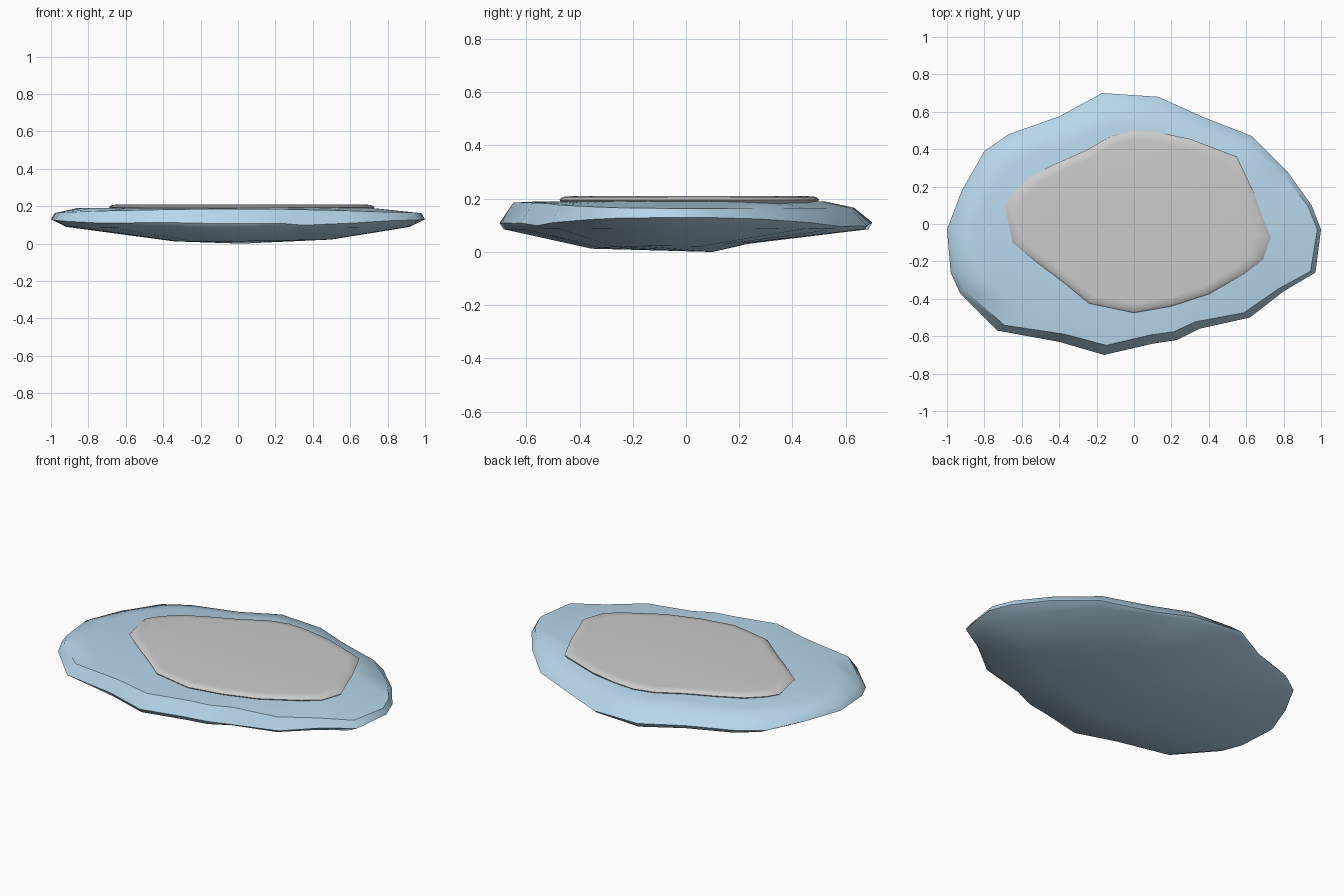
import bpy, bmesh, random
from mathutils import Vector

if "Cube" in bpy.data.objects:
    bpy.data.objects.remove(bpy.data.objects["Cube"])

random.seed(4)


def material(name, color):
    m = bpy.data.materials.new(name)
    m.diffuse_color = color
    m.use_nodes = True
    m.node_tree.nodes["Principled BSDF"].inputs["Base Color"].default_value = m.diffuse_color
    return m


def loft(name, rings, mat, angle, bottom_point=None):
    """Skin equal-length rings from bottom to top and cap both ends."""
    bm = bmesh.new()
    loops = [[bm.verts.new(p) for p in r] for r in rings]
    n = len(rings[0])
    for a, b in zip(loops, loops[1:]):
        for i in range(n):
            j = (i + 1) % n
            bm.faces.new((a[i], a[j], b[j], b[i]))
    bm.faces.new(loops[-1])
    if bottom_point:
        tip = bm.verts.new(bottom_point)
        for i in range(n):
            bm.faces.new((loops[0][(i + 1) % n], loops[0][i], tip))
    else:
        bm.faces.new(loops[0][::-1])
    bmesh.ops.recalc_face_normals(bm, faces=bm.faces)
    me = bpy.data.meshes.new(name)
    bm.to_mesh(me)
    bm.free()
    ob = bpy.data.objects.new(name, me)
    bpy.context.collection.objects.link(ob)
    me.materials.append(mat)
    bpy.ops.object.select_all(action='DESELECT')
    ob.select_set(True)
    bpy.context.view_layer.objects.active = ob
    bpy.ops.object.shade_smooth_by_angle(angle=angle)
    return ob


# Outline of the floe, counter-clockwise from the right tip
floe = [(1, -.03), (.95, .1), (.82, .28), (.63, .47), (.35, .58), (.13, .68),
        (-.17, .70), (-.4, .575), (-.67, .48), (-.8, .39), (-.92, .18),
        (-1, -.03), (-.98, -.26), (-.93, -.37), (-.73, -.57), (-.4, -.63),
        (-.16, -.70), (.1, -.64), (.23, -.62), (.35, -.56), (.62, -.5),
        (.8, -.36), (.97, -.26)]

# Cross-section varies round the floe: upright front, sloping back, thin tips
keel, lower, rim, shoulder, top = [], [], [], [], []
for x, y in floe:
    d = Vector((x, y / .7)).normalized()
    tip = d.x ** 2
    front, back = max(0, -d.y) ** 2, max(0, d.y) ** 2
    jag = random.uniform(-.012, .012) * (1 - tip)
    kx, ky = x * .42 + .08, y * .42 - .06
    keel.append((kx, ky, .012 + .1 * max(0, ky - .05) + .02 * max(0, kx)))
    s = 1 - .06 * tip - .02
    lower.append((x * s, y * s, .085 + .005 * tip))
    rim.append((x, y, .1 + .03 * tip + jag))
    s = .98 * tip + .925 * front + .9 * back
    shoulder.append((x * s, y * s, .163 * tip + .186 * front + .166 * back))
    s = (.72 if x > 0 else .86) * tip + .78 * front + .74 * back
    top.append((x * s, y * s, .19))
loft("ice_floe", [keel, lower, rim, shoulder, top],
     material("ice_blue", (.47, .68, .83, 1)), .8, (.02, .1, 0))

# Snow cap, a thin pad with a softened edge
cap = [(.73, -.07), (.69, .03), (.64, .17), (.55, .36), (.3, .455), (.13, .49),
       (0, .5), (-.12, .47), (-.26, .39), (-.42, .32), (-.56, .25), (-.65, .165),
       (-.69, .1), (-.65, -.1), (-.5, -.22), (-.38, -.31), (-.24, -.425),
       (0, -.475), (.2, -.44), (.4, -.375), (.6, -.26), (.69, -.19)]
loft("snow_cap", [[(x * s, y * s, z) for x, y in cap]
                  for s, z in ((.98, .18), (1, .196), (.975, .207), (.9, .21))],
     material("snow_white", (.88, .89, .9, 1)), 1.0)
